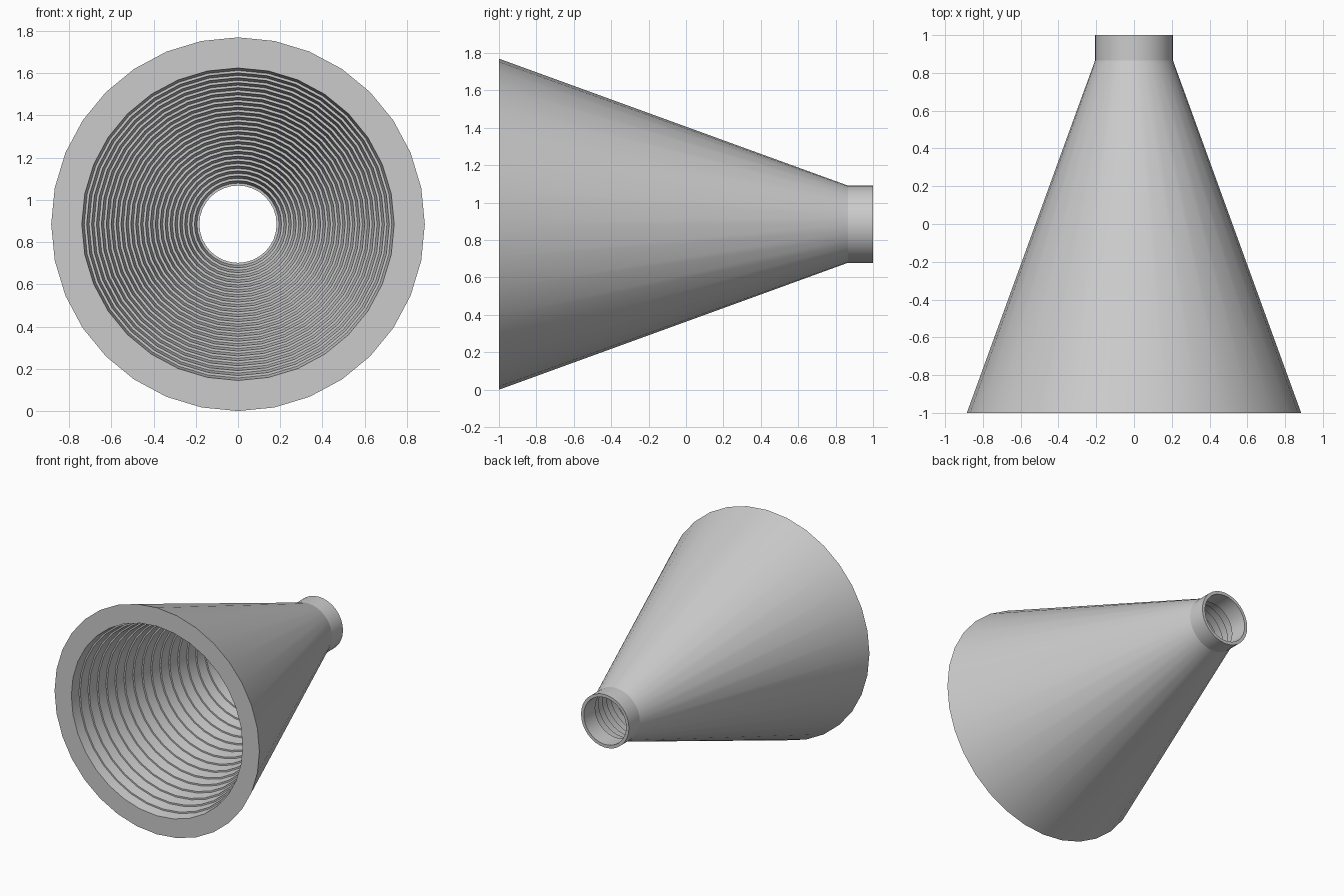
import bpy
import bmesh
import math
from mathutils import Vector

cube = bpy.data.objects.get("Cube")
if cube:
    bpy.data.objects.remove(cube, do_unlink=True)

SIDES = 32
AXIS_Z = 0.885
FRONT, NECK, BACK = -1.0, 0.86, 1.0
MOUTH_R, BORE_R = 0.74, 0.183
STEPS = 24

# Outer cone and neck collar, as (radius, y)
profile = [(BORE_R, BACK), (0.207, BACK), (0.207, NECK + 0.005),
           (0.212, NECK - 0.01), (0.885, FRONT), (MOUTH_R, FRONT)]

# Stepped inner wall: a tapered ring, then a ledge facing the mouth
drop = (MOUTH_R - BORE_R) / STEPS
run = (NECK - FRONT) / STEPS
for i in range(STEPS):
    r = MOUTH_R - i * drop
    y = FRONT + (i + 1) * run
    profile += [(r - drop * 0.5, y), (r - drop, y)]

# Revolve the closed profile about the horizontal axis
bm = bmesh.new()
verts = [bm.verts.new((r, y, AXIS_Z)) for r, y in profile]
edges = [bm.edges.new((verts[i - 1], verts[i])) for i in range(len(verts))]
bmesh.ops.spin(bm, geom=verts + edges, cent=Vector((0, 0, AXIS_Z)),
               axis=Vector((0, 1, 0)), angle=math.tau, steps=SIDES,
               use_merge=True)
bmesh.ops.remove_doubles(bm, verts=bm.verts[:], dist=0.0005)
bmesh.ops.recalc_face_normals(bm, faces=bm.faces[:])

mesh = bpy.data.meshes.new("ribbed_cone")
bm.to_mesh(mesh)
bm.free()
cone = bpy.data.objects.new("ribbed_cone", mesh)
bpy.context.collection.objects.link(cone)

# Smooth round surfaces, crisp rims and ledges
bpy.ops.object.select_all(action='DESELECT')
cone.select_set(True)
bpy.context.view_layer.objects.active = cone
bpy.ops.object.shade_smooth_by_angle(angle=math.radians(18))
